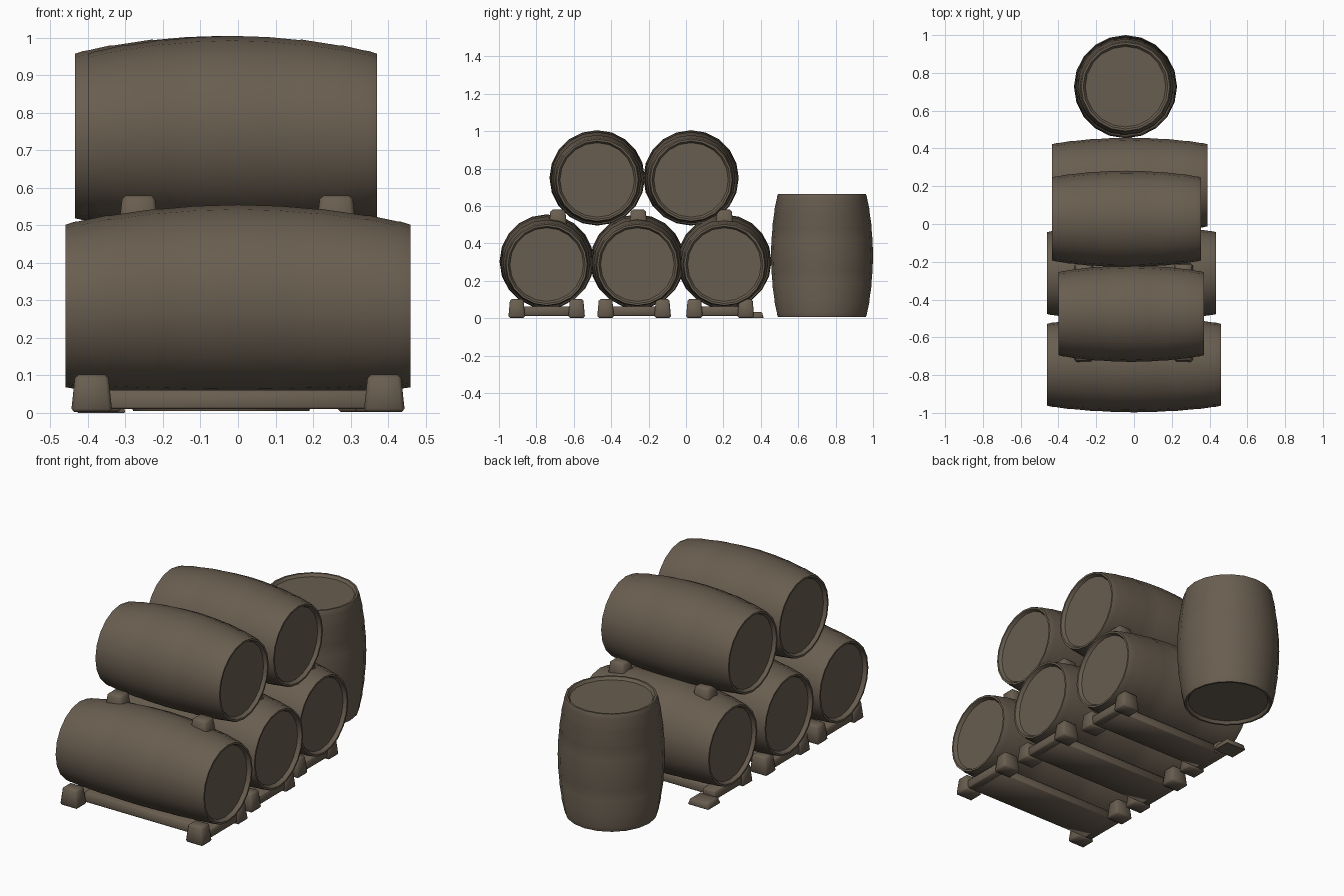
import bpy, bmesh, math
from mathutils import Matrix, Vector

cube = bpy.data.objects.get("Cube")
if cube:
    bpy.data.objects.remove(cube, do_unlink=True)

# One weathered wood colour for everything
wood = bpy.data.materials.new("weathered_brown_wood")
COLOUR = (0.140, 0.110, 0.079, 1)
wood.diffuse_color = COLOUR
wood.use_nodes = True
shader = next(n for n in wood.node_tree.nodes if n.type == 'BSDF_PRINCIPLED')
shader.inputs["Base Color"].default_value = COLOUR
shader.inputs["Roughness"].default_value = 0.9

SIDES = 20
# Half profile from the middle to the head: (share of half length, share of radius)
STAVES = [(0.0, 1.0), (0.25, 0.99), (0.46, 0.967), (0.48, 0.972), (0.74, 0.925),
          (0.76, 0.928), (0.92, 0.885), (0.94, 0.885), (1.0, 0.86), (1.0, 0.82), (0.955, 0.78)]


def finish(name, bm, angle):
    bmesh.ops.recalc_face_normals(bm, faces=bm.faces)
    mesh = bpy.data.meshes.new(name)
    bm.to_mesh(mesh)
    bm.free()
    mesh.materials.append(wood)
    ob = bpy.data.objects.new(name, mesh)
    bpy.context.collection.objects.link(ob)
    bpy.ops.object.select_all(action='DESELECT')
    ob.select_set(True)
    bpy.context.view_layer.objects.active = ob
    bpy.ops.object.shade_smooth_by_angle(angle=math.radians(angle))


def barrel(name, centre, radius, length, upright=False, sag=0.0):
    """Lathe a closed barrel along x, or along z when upright."""
    profile = [(-t, r) for t, r in reversed(STAVES)] + STAVES[1:]
    bm = bmesh.new()
    rings = []
    for t, r in profile:
        ring = []
        for i in range(SIDES):
            a = math.tau * i / SIDES
            u, v = r * radius * math.cos(a), r * radius * math.sin(a)
            along = t * length / 2
            p = (u, v, along) if upright else (along, u, v - sag * t * t)
            ring.append(bm.verts.new(Vector(p) + Vector(centre)))
        rings.append(ring)
    for a, b in zip(rings, rings[1:]):
        for i in range(SIDES):
            j = (i + 1) % SIDES
            bm.faces.new((a[i], a[j], b[j], b[i]))
    for ring in (rings[0], rings[-1]):
        bm.faces.new(ring)
    finish(name, bm, 40)


def block(name, centre, size, taper=1.0):
    """Box whose top is narrowed by taper."""
    bm = bmesh.new()
    bmesh.ops.create_cube(bm, size=1)
    for v in bm.verts:
        if v.co.z > 0:
            v.co.x *= taper
            v.co.y *= taper
    bmesh.ops.transform(bm, verts=bm.verts,
                        matrix=Matrix.Translation(centre) @ Matrix.Diagonal((*size, 1)))
    bmesh.ops.bevel(bm, geom=bm.edges[:], offset=min(size) * 0.1, segments=1, affect='EDGES')
    finish(name, bm, 50)


# Lower row with its cradles: y, x start, x end, y of the two feet
lower = [("front", -0.745, -0.46, 0.46, (-0.905, -0.585)),
         ("middle", -0.26, -0.46, 0.435, (-0.43, -0.125)),
         ("back", 0.205, -0.435, 0.39, (0.045, 0.32))]
for label, y, x0, x1, pair in lower:
    barrel(f"lower_{label}_barrel", ((x0 + x1) / 2, y, 0.303), 0.252, x1 - x0, sag=0.018)
    mid, span = sum(pair) / 2, pair[1] - pair[0]
    for end, x in (("right", x0 + 0.07), ("left", x1 - 0.07)):
        for n, foot_y in enumerate(pair):
            if (label, end, n) == ("back", "right", 1):
                block("flattened_foot", (x, 0.36, 0.016), (0.13, 0.11, 0.032), 0.85)
            else:
                block(f"{label}_{end}_foot_{n + 1}", (x, foot_y, 0.052), (0.11, 0.09, 0.1), 0.8)
        block(f"{label}_{end}_cross_bar", (x, mid, 0.037), (0.08, span, 0.05))
    # Broad bed under the belly of the barrel
    block(f"{label}_bed", ((x0 + x1) / 2, mid, 0.036), (x1 - x0 - 0.14, span - 0.08, 0.05), 0.95)

# Upper row resting between the lower barrels
barrel("upper_front_barrel", (-0.015, -0.475, 0.75), 0.255, 0.77, sag=0.012)
barrel("upper_back_barrel", (-0.04, 0.027, 0.75), 0.255, 0.79, sag=0.012)

# Barrel standing on its end
barrel("standing_barrel", (-0.045, 0.727, 0.335), 0.273, 0.66, upright=True)

# Wedges holding the upper barrels
for row, y in (("front", -0.685), ("middle", -0.255), ("back", 0.205)):
    for end, x in (("right", -0.265), ("left", 0.262)):
        block(f"{row}_{end}_wedge", (x, y, 0.53), (0.11, 0.1, 0.1), 0.78)
